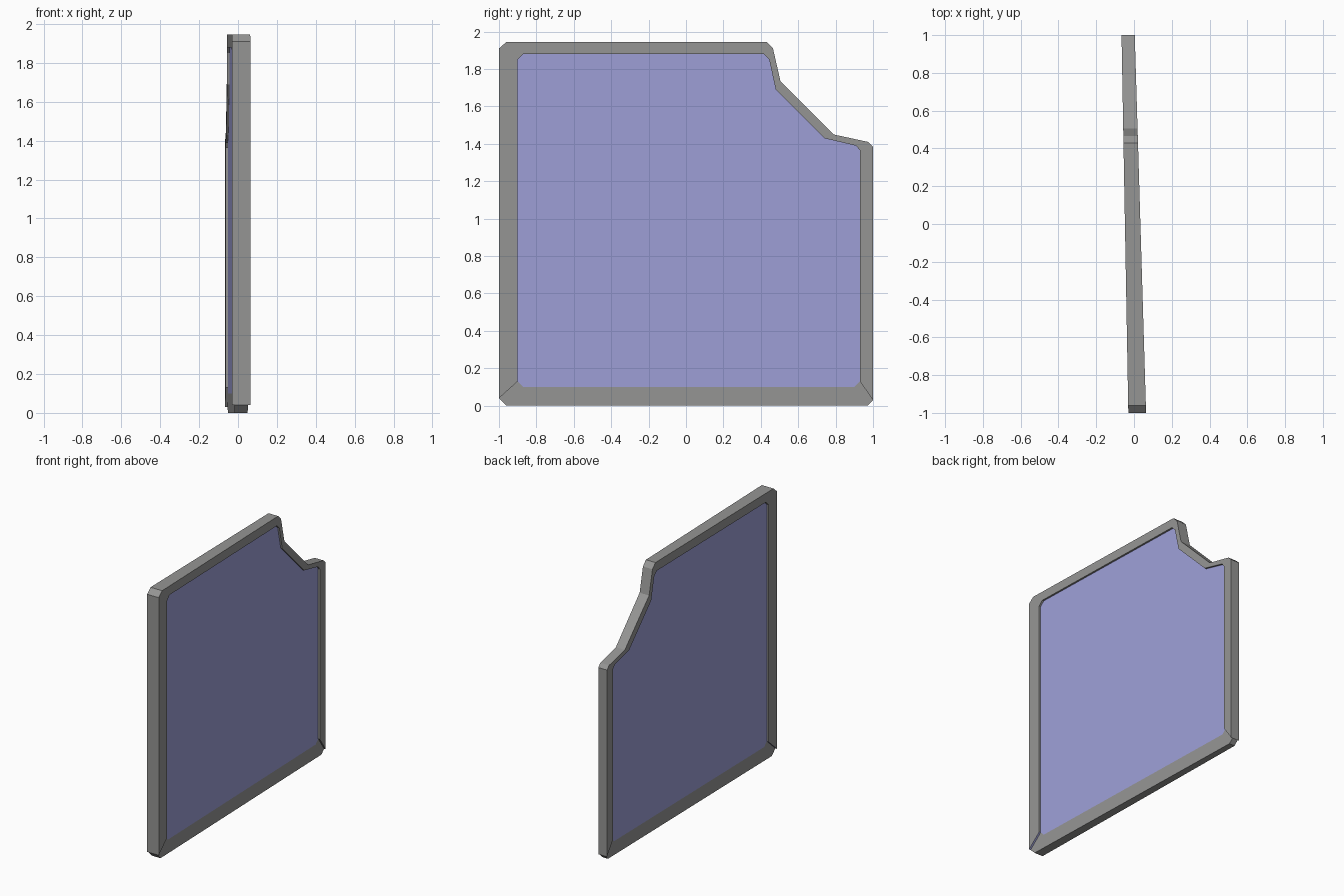
import bpy, bmesh

if "Cube" in bpy.data.objects:
    bpy.data.objects.remove(bpy.data.objects["Cube"])

def material(name, rgb):
    m = bpy.data.materials.new(name)
    m.diffuse_color = (*rgb, 1)
    m.use_nodes = True
    m.node_tree.nodes["Principled BSDF"].inputs["Base Color"].default_value = m.diffuse_color
    return m

GREY = material("frame grey", (0.30, 0.30, 0.295))
BLUE = material("glass blue", (0.34, 0.35, 0.68))

# Outlines as (y, z)
frame_outer = [(-1, .04), (-1, 1.91), (-.96, 1.945), (.43, 1.945), (.465, 1.91),
               (.505, 1.735), (.79, 1.45), (.975, 1.41), (1, 1.385), (1, .03)]
frame_inner = [(-.9, .13), (-.9, 1.85), (-.87, 1.88), (.415, 1.88), (.445, 1.85),
               (.48, 1.69), (.74, 1.43), (.91, 1.39), (.93, 1.365), (.93, .13)]
rail_outer = [(1, .03), (.97, 0), (-.96, 0), (-1, .04)]
rail_inner = [(.93, .13), (.9, .1), (-.87, .1), (-.9, .13)]
INSET = .013

def sides(bm, p, inset):
    """Back (-x) and front (+x) vertices of the tapering, slightly turned panel."""
    y, z = p
    return (bm.verts.new((-.048 - .018 * y + inset, y, z)),
            bm.verts.new((.034 - .03 * y - inset, y, z)))

def finish(bm, name, mats):
    bmesh.ops.recalc_face_normals(bm, faces=bm.faces)
    me = bpy.data.meshes.new(name)
    bm.to_mesh(me)
    bm.free()
    for m in mats:
        me.materials.append(m)
    ob = bpy.data.objects.new(name, me)
    bpy.context.collection.objects.link(ob)

def strip(name, outer, inner, inset, blue_start=False):
    bm = bmesh.new()
    o = [sides(bm, p, inset) for p in outer]
    i = [sides(bm, p, inset) for p in inner]
    for k in range(len(o) - 1):
        a, b, c, d = o[k], o[k + 1], i[k + 1], i[k]
        for s in (0, 1):
            bm.faces.new((a[s], b[s], c[s], d[s]))
        bm.faces.new((a[0], b[0], b[1], a[1]))
        bm.faces.new((d[0], c[0], c[1], d[1]))
    for k in (0, -1):
        f = bm.faces.new((o[k][0], o[k][1], i[k][1], i[k][0]))
        f.material_index = int(blue_start and k == 0)
    finish(bm, name, (GREY, BLUE))

# Posts, top and stepped corner in one thick band; thinner mitred bottom rail
strip("frame", frame_outer, frame_inner, 0, True)
strip("bottom_rail", rail_outer, rail_inner, INSET)

# Pane, flush with the bottom rail on both sides
bm = bmesh.new()
v = [sides(bm, p, INSET) for p in frame_inner + rail_inner[1:-1]]
front = bm.faces.new([q[1] for q in v])
back = bm.faces.new([q[0] for q in reversed(v)])
for k in range(len(v)):
    a, b = v[k - 1], v[k]
    bm.faces.new((a[0], b[0], b[1], a[1]))
finish(bm, "pane", (BLUE,))
